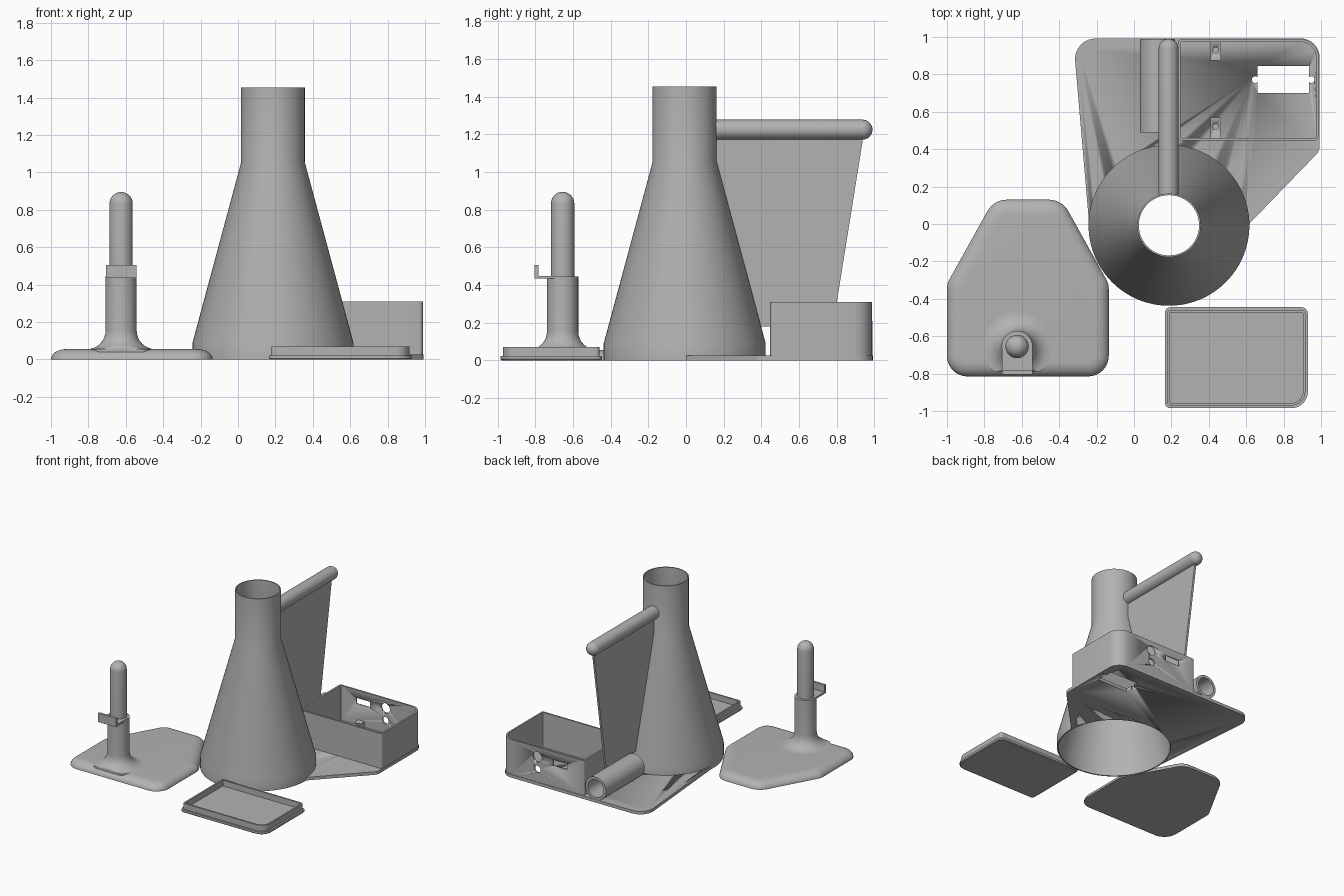
import bpy, bmesh, math
from mathutils import Vector, Matrix

if "Cube" in bpy.data.objects:
    bpy.data.objects.remove(bpy.data.objects["Cube"])

grey = bpy.data.materials.new("grey plastic")
grey.diffuse_color = (0.45, 0.45, 0.45, 1)
grey.use_nodes = True
grey.node_tree.nodes["Principled BSDF"].inputs["Base Color"].default_value = grey.diffuse_color


def finish(name, bm, smooth=True):
    bmesh.ops.recalc_face_normals(bm, faces=bm.faces)
    me = bpy.data.meshes.new(name)
    bm.to_mesh(me)
    bm.free()
    me.materials.append(grey)
    ob = bpy.data.objects.new(name, me)
    bpy.context.collection.objects.link(ob)
    bpy.ops.object.select_all(action='DESELECT')
    ob.select_set(True)
    bpy.context.view_layer.objects.active = ob
    if smooth:
        bpy.ops.object.shade_smooth_by_angle(angle=math.radians(30))
    return ob


def rounded(corners, d=0.0, steps=8):
    """Convex counter-clockwise outline of (x, y, radius), inset by d."""
    pts, n = [], len(corners)
    for i in range(n):
        a, p, b = (Vector(corners[(i + k) % n][:2]) for k in (-1, 0, 1))
        u, v = (p - a).normalized(), (b - p).normalized()
        n1, n2 = Vector((-u.y, u.x)), Vector((-v.y, v.x))
        bis = (n1 + n2) / (1 + n1.dot(n2))
        r = max(corners[i][2] - d, 0)
        if r < 0.002:
            pts.append(p + bis * d)
            continue
        c = p + bis * (d + r)
        a0, turn = math.atan2(-n1.y, -n1.x), u.angle(v)
        for k in range(steps + 1):
            t = a0 + turn * k / steps
            pts.append(c + r * Vector((math.cos(t), math.sin(t))))
    return pts


def loft(name, rings, closed=False):
    """Skin rings of 3D points; cap the ends, or join last to first."""
    bm = bmesh.new()
    vs = [[bm.verts.new(p) for p in ring] for ring in rings]
    n = len(vs[0])
    pairs = list(zip(vs, vs[1:])) + ([(vs[-1], vs[0])] if closed else [])
    for lo, hi in pairs:
        for i in range(n):
            j = (i + 1) % n
            bm.faces.new((lo[i], lo[j], hi[j], hi[i]))
    if not closed:
        bm.faces.new(vs[0])
        bm.faces.new(vs[-1])
    return finish(name, bm)


def prism(name, pts, z0, z1):
    return loft(name, [[(p[0], p[1], z) for p in pts] for z in (z0, z1)])


def box(name, x0, x1, y0, y1, z0, z1):
    return prism(name, [(x0, y0), (x1, y0), (x1, y1), (x0, y1)], z0, z1)


def lathe(name, profile, loc, along_y=False, closed=False, seg=64):
    """Turn (radius, height) profile about z, or about y."""
    rot = Matrix.Rotation(-math.pi / 2, 3, 'X') if along_y else Matrix.Identity(3)
    rings = []
    for r, h in profile:
        rings.append([Vector(loc) + rot @ Vector((r * math.cos(2 * math.pi * i / seg),
                      r * math.sin(2 * math.pi * i / seg), h)) for i in range(seg)])
    return loft(name, rings, closed)


def cut(ob, *cutters):
    bpy.context.view_layer.objects.active = ob
    for c in cutters:
        m = ob.modifiers.new("cut", 'BOOLEAN')
        m.operation, m.object, m.solver = 'DIFFERENCE', c, 'EXACT'
        bpy.ops.object.modifier_apply(modifier=m.name)
        bpy.data.objects.remove(c)


def dome(r, top, steps=8):
    """Profile points of a rounded end."""
    return [(max(r * math.cos(t), 0.001), top - r + r * math.sin(t))
            for t in (math.pi / 2 * k / steps for k in range(steps + 1))]


# Hollow cone body with straight neck
CX, CY = 0.187, -0.007
lathe("cone_body", [(0.43, 0), (0.43, 0.09), (0.17, 1.055), (0.17, 1.455),
                    (0.161, 1.455), (0.161, 1.055), (0.42, 0.09), (0.42, 0)],
      (CX, CY, 0), closed=True, seg=96)

# Floor plate, open under the cone, with a connector window
plate = prism("floor_plate", rounded([(-0.24, 0, 0), (0.615, 0, 0), (0.992, 0.39, 0.06),
              (0.992, 0.992, 0.1), (-0.325, 0.992, 0.11)]), 0, 0.025)
cut(plate,
    lathe("c", [(0.424, -0.1), (0.424, 0.1)], (CX, CY, 0), seg=96),
    box("c", 0.66, 0.935, 0.70, 0.845, -0.1, 0.1),
    *[lathe("c", [(0.018, -0.1), (0.018, 0.1)], (x, 0.772, 0), seg=24) for x in (0.648, 0.948)])

# Open electronics box with holes in its back wall
wall = [(0.235, 0.447, 0.02), (0.988, 0.447, 0.02), (0.988, 0.988, 0.1), (0.235, 0.988, 0.02)]
case = loft("electronics_box", [[(p.x, p.y, z) for p in rounded(wall, d)]
            for d, z in ((0, 0.02), (0, 0.31), (0.014, 0.31), (0.014, 0.02))], closed=True)
cut(case,
    box("c", 0.385, 0.515, 0.9, 1.1, 0.195, 0.245),
    lathe("c", [(0.04, -0.1), (0.04, 0.1)], (0.655, 0.98, 0.23), along_y=True, seg=32),
    lathe("c", [(0.028, -0.1), (0.028, 0.1)], (0.655, 0.98, 0.13), along_y=True, seg=32))

# Screw blocks inside the box
for i, (y0, y1, hy) in enumerate(((0.455, 0.57, 0.52), (0.875, 0.98, 0.93))):
    block = box(f"screw_block_{i + 1}", 0.41, 0.465, y0, y1, 0.02, 0.07)
    cut(block, lathe("c", [(0.015, 0.03), (0.015, 0.1)], (0.437, hy, 0), seg=20))

# Open tube lying on the plate
lathe("side_tube", [(0.094, 0), (0.094, 0.5), (0.072, 0.5), (0.072, 0)],
      (0.125, 0.49, 0.114), along_y=True, closed=True, seg=48)

# Fin and round-ended top rod
fin = [(0.396, 0.18), (0.78, 0.18), (0.945, 1.21), (0.159, 1.21), (0.159, 1.055)]
loft("fin", [[(x, y, z) for y, z in fin] for x in (0.177, 0.193)])
lathe("top_rod", [(0.053, 0.158)] + dome(0.053, 0.99), (0.185, 0, 1.225), along_y=True, seg=40)

# Lid: flange, raised rim and recessed floor
lid = [(0.165, -0.985, 0.03), (0.93, -0.985, 0.09), (0.93, -0.445, 0.035), (0.165, -0.445, 0.03)]
loft("lid", [[(p.x, p.y, z) for p in rounded(lid, d)] for d, z in
             ((0.006, 0), (0, 0.006), (0, 0.022), (0.014, 0.022), (0.014, 0.07),
              (0.027, 0.07), (0.027, 0.022))])

# Stand base with rolled edge
base = [(-1, -0.815, 0.11), (-0.135, -0.815, 0.11), (-0.135, -0.32, 0.11),
        (-0.385, 0.13, 0.12), (-0.75, 0.13, 0.12), (-1, -0.32, 0.11)]
loft("stand_base", [[(p.x, p.y, 0.055 * math.sin(t)) for p in rounded(base, 0.08 * (1 - math.cos(t)))]
                    for t in (math.pi / 2 * k / 8 for k in range(9))])

# Stand stem, flared into the base and trimmed at the front edge
SX, SY = -0.625, -0.655
flare = [(0.183 - 0.1 * math.sin(t), 0.155 - 0.1 * math.cos(t))
         for t in (math.pi / 2 * k / 8 for k in range(9))]
stem = lathe("stand_stem", [(0.183, 0.02)] + flare + [(0.083, 0.446)], (SX, SY, 0))
for v in stem.data.vertices:
    v.co.y = max(v.co.y, -0.79)

# Pin with rounded tip
lathe("stand_pin", [(0.062, 0.43)] + dome(0.062, 0.895), (SX, SY, 0), seg=48)

# Small L bracket on the stem
bracket = [(-0.805, 0.434), (SY, 0.434), (SY, 0.449), (-0.784, 0.449), (-0.784, 0.505), (-0.805, 0.505)]
loft("stem_bracket", [[(x, y, z) for y, z in bracket] for x in (-0.706, -0.544)])
